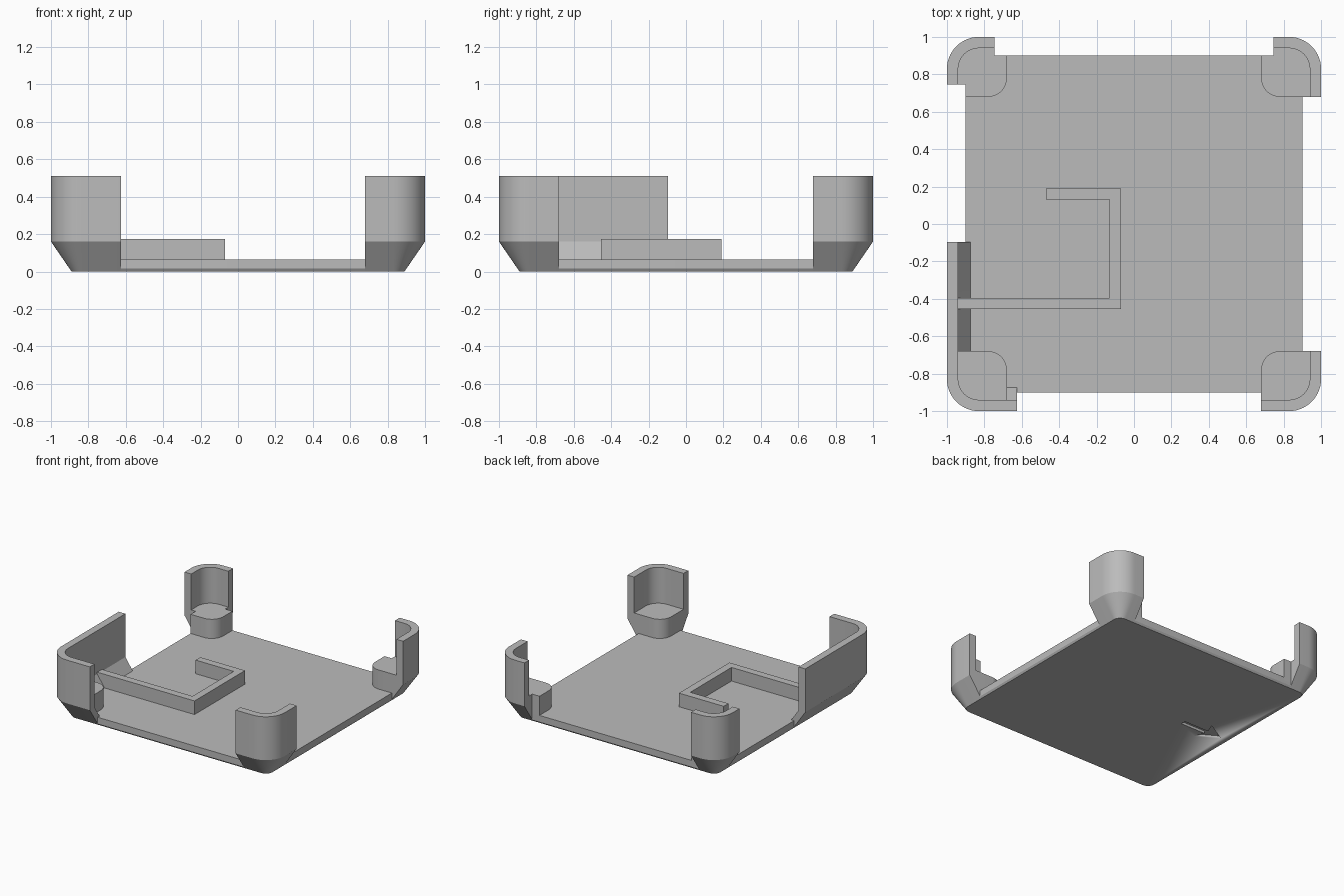
import bpy, bmesh
from math import sin, cos, pi, radians

if "Cube" in bpy.data.objects:
    bpy.data.objects.remove(bpy.data.objects["Cube"])

grey = bpy.data.materials.new("plain grey")
grey.use_nodes = True
COLOR = (0.5, 0.5, 0.5, 1)
grey.diffuse_color = COLOR
grey.node_tree.nodes["Principled BSDF"].inputs["Base Color"].default_value = COLOR

STEPS = 14      # segments in each rounded corner
CENTRE = 0.83   # centre of every corner rounding
FLOOR = 0.065   # top of the base plate


def finish(bm, name):
    bmesh.ops.recalc_face_normals(bm, faces=bm.faces)
    mesh = bpy.data.meshes.new(name)
    bm.to_mesh(mesh)
    bm.free()
    mesh.materials.append(grey)
    obj = bpy.data.objects.new(name, mesh)
    bpy.context.collection.objects.link(obj)
    bpy.ops.object.select_all(action="DESELECT")
    obj.select_set(True)
    bpy.context.view_layer.objects.active = obj
    bpy.ops.object.shade_smooth_by_angle(angle=radians(30))
    return obj


def loft(rings, closed=False):
    """Skin a list of point rings; cap both ends."""
    bm = bmesh.new()
    loops = [[bm.verts.new(p) for p in ring] for ring in rings]
    for a, b in zip(loops, loops[1:]):
        for i in range(len(a)):
            j = (i + 1) % len(a)
            bm.faces.new((a[i], a[j], b[j], b[i]))
    bm.faces.new(loops[0])
    bm.faces.new(loops[-1])
    return bm


def prism(outline, low, high):
    return loft([[(x, y, z) for x, y in outline] for z in (low, high)])


def arc(cx, cy, r, start):
    angles = [start + pi / 2 * i / STEPS for i in range(STEPS + 1)]
    return [(cx + r * cos(a), cy + r * sin(a)) for a in angles]


def rounded_square(r):
    points = []
    for i, (sx, sy) in enumerate([(1, 1), (-1, 1), (-1, -1), (1, -1)]):
        points += arc(sx * CENTRE, sy * CENTRE, r, i * pi / 2)
    return points


def sweep_corner(section, sx, sy, end_x, end_y):
    """Carry a (radius, height) section around one corner, with straight arms."""
    angles = [pi / 2 * i / STEPS for i in range(STEPS + 1)]
    stations = [(CENTRE, end_y, 0)] + [(CENTRE, CENTRE, a) for a in angles]
    stations.append((end_x, CENTRE, pi / 2))
    return loft([[(sx * (x + r * cos(a)), sy * (y + r * sin(a)), z)
                  for r, z in section] for x, y, a in stations])


# Base plate with a fine bevel underneath
base = finish(loft([[(x, y, z) for x, y in rounded_square(r)]
                    for r, z in [(0.06, 0), (0.07, 0.015), (0.07, FLOOR)]]), "base_plate")

# Arrow engraved in the underside
half = [(-0.47, 0.02), (-0.69, 0.02), (-0.66, 0.1), (-0.83, 0)]
arrow = half + [(x, -y) for x, y in half[-2::-1]]
cutter = finish(prism(arrow, -0.02, 0.02), "arrow_cutter")
cutter.hide_render = True
cut = base.modifiers.new("engraving", "BOOLEAN")
cut.operation = "DIFFERENCE"
cut.solver = "EXACT"
cut.object = cutter
bpy.context.view_layer.objects.active = base
bpy.ops.object.modifier_apply(modifier=cut.name)
bpy.data.objects.remove(cutter)

# Flared corner walls and the support pads inside them
WALL = [(0.06, 0), (0.17, 0.16), (0.17, 0.51), (0.11, 0.51),
        (0.11, 0.16), (0.045, FLOOR), (0.045, 0)]
FILL = [(0.07, 0.04), (0.14, 0.16), (0.14, 0.22), (0.03, 0.22), (0.03, 0.04)]
PAD = 0.68
CORNERS = {
    "front_right": (-1, -1, 0.625, 0.095),
    "front_left": (1, -1, PAD, PAD),
    "back_left": (1, 1, 0.745, PAD),
    "back_right": (-1, 1, 0.745, 0.745),
}
for name, (sx, sy, end_x, end_y) in CORNERS.items():
    finish(sweep_corner(WALL, sx, sy, end_x, end_y), name + "_wall")
    finish(sweep_corner(FILL, sx, sy, max(end_x, PAD), max(end_y, PAD)), name + "_pad_rim")
    outline = arc(CENTRE, CENTRE, 0.07, 0) + [(PAD, 0.9)]
    outline += arc(PAD + 0.1, PAD + 0.1, 0.1, pi) + [(0.9, PAD)]
    finish(prism([(sx * x, sy * y) for x, y in outline], 0.04, 0.22), name + "_pad")

# Hooked rail on the floor, its foot following the slope of the wall
rail = prism([(-0.95, -0.455), (-0.07, -0.455), (-0.07, 0.19), (-0.47, 0.19),
              (-0.47, 0.13), (-0.13, 0.13), (-0.13, -0.395), (-0.95, -0.395)],
             0.05, 0.175)
for v in rail.verts:
    if v.co.z < 0.1 and v.co.x < -0.9:
        v.co.x = -0.89
finish(rail, "hooked_rail")
